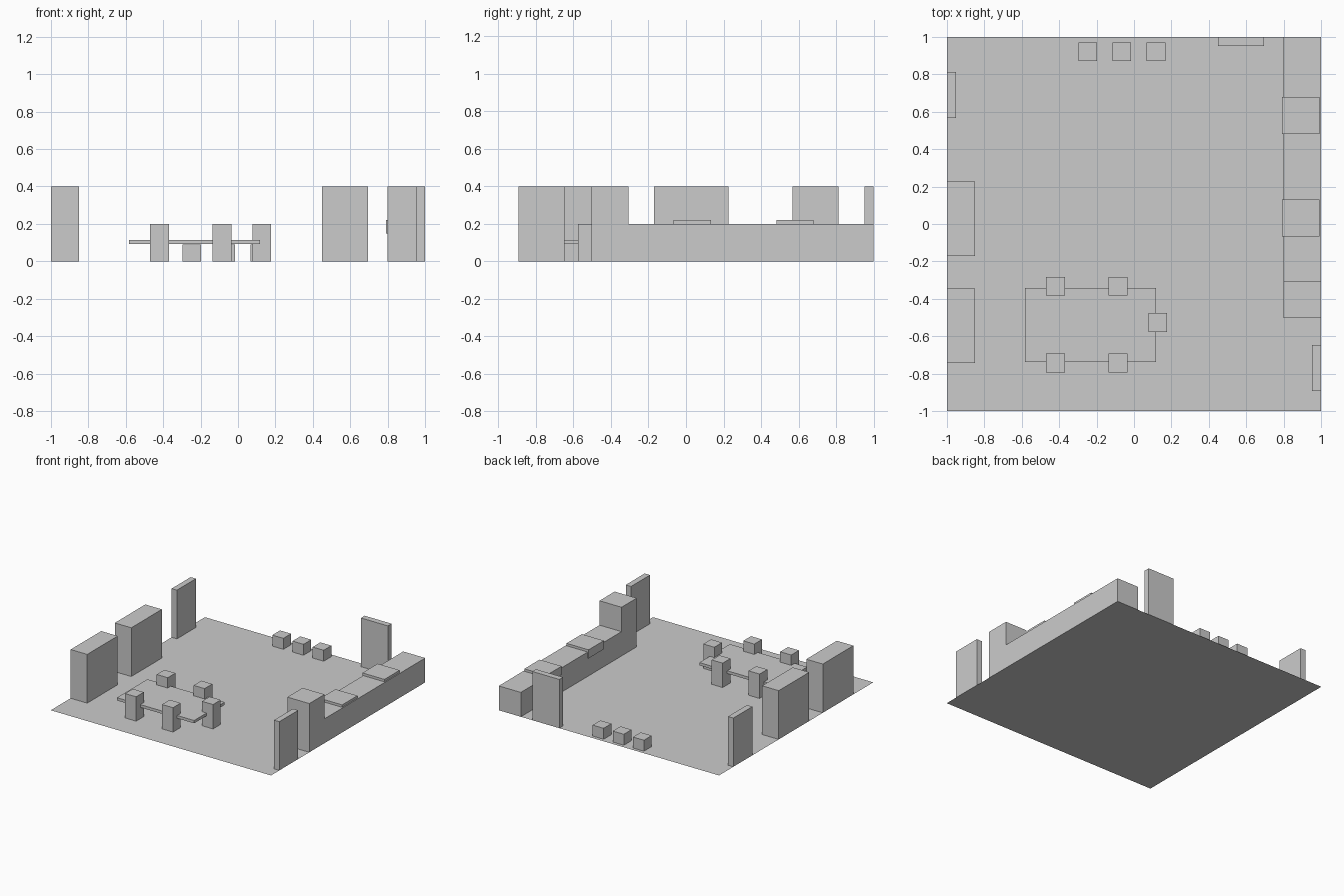
import bpy

if "Cube" in bpy.data.objects:
    bpy.data.objects.remove(bpy.data.objects["Cube"])


def box(name, x0, x1, y0, y1, z0, z1):
    """Axis-aligned box from its bounds."""
    bpy.ops.mesh.primitive_cube_add(size=1, location=((x0 + x1) / 2, (y0 + y1) / 2, (z0 + z1) / 2))
    ob = bpy.context.object
    ob.name = name
    ob.scale = (x1 - x0, y1 - y0, z1 - z0)
    bpy.ops.object.transform_apply(location=False, rotation=False, scale=True)
    return ob


def post(name, cx, cy, height, width=0.1):
    """Square block standing on the floor."""
    h = width / 2
    return box(name, cx - h, cx + h, cy - h, cy + h, 0, height)


# Floor sheet
bpy.ops.mesh.primitive_plane_add(size=2)
bpy.context.object.name = "floor"

# Doors
box("door_left", -1, -0.952, 0.568, 0.814, 0, 0.4)
box("door_back", 0.45, 0.695, 0.952, 1, 0, 0.4)
box("door_right", 0.952, 1, -0.892, -0.647, 0, 0.4)

# Tall cabinets on the left wall
for i, y0 in enumerate((-0.742, -0.17)):
    box(f"cabinet_{i + 1}", -1, -0.85, y0, y0 + 0.396, 0, 0.4)

# Kitchen counter, fridge and inset appliances
box("counter", 0.8, 1, -0.306, 1, 0, 0.2)
box("fridge", 0.8, 1, -0.503, -0.306, 0, 0.4)
for name, y0 in (("sink", -0.066), ("stove", 0.482)):
    box(name, 0.792, 0.992, y0, y0 + 0.198, 0.15, 0.22)

# Dining table top and chairs
box("table_top", -0.583, 0.118, -0.738, -0.342, 0.092, 0.115)
for i, x in enumerate((-0.42, -0.085)):
    post(f"chair_front_{i + 1}", x, -0.743, 0.2)
    post(f"chair_back_{i + 1}", x, -0.333, 0.2)
post("chair_end", 0.127, -0.527, 0.2)

# Row of stools along the back wall
for i in range(3):
    post(f"stool_{i + 1}", -0.248 + i * 0.183, 0.921, 0.09)
